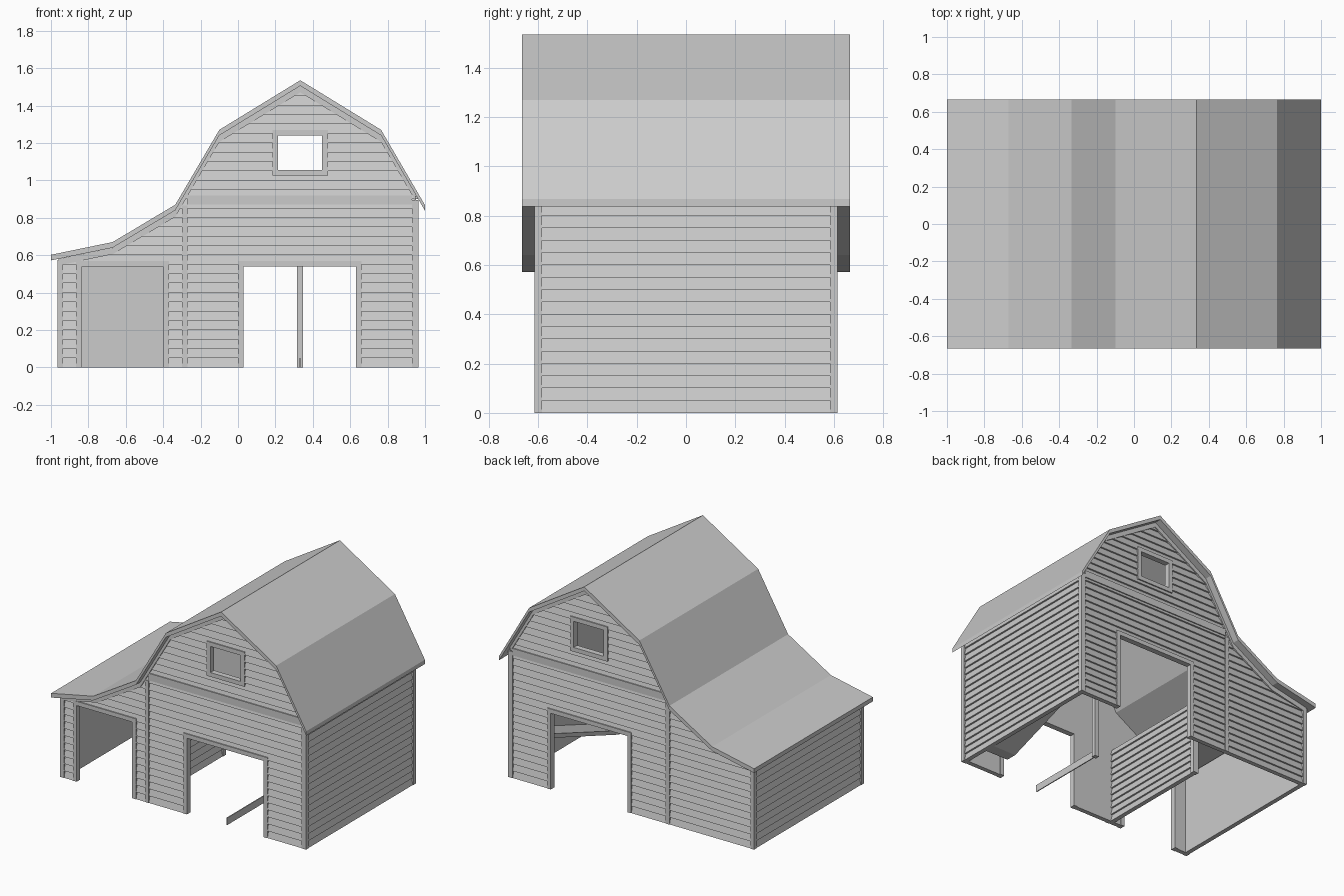
import bpy, bmesh
from mathutils import Vector

if "Cube" in bpy.data.objects:
    bpy.data.objects.remove(bpy.data.objects["Cube"])

LAP, THICK, PITCH = 0.012, 0.02, 0.05


def finish(name, bm):
    bmesh.ops.remove_doubles(bm, verts=bm.verts, dist=0.0002)
    bmesh.ops.recalc_face_normals(bm, faces=bm.faces)
    me = bpy.data.meshes.new(name)
    bm.to_mesh(me)
    bm.free()
    ob = bpy.data.objects.new(name, me)
    bpy.context.collection.objects.link(ob)
    return ob


def prism(name, pts, a, b, axis='y'):
    """Extrude a 2D outline from a to b along x or y."""
    bm = bmesh.new()
    put = (lambda u, z, t: (u, t, z)) if axis == 'y' else (lambda u, z, t: (t, u, z))
    lo = [bm.verts.new(put(u, z, a)) for u, z in pts]
    hi = [bm.verts.new(put(u, z, b)) for u, z in pts]
    bm.faces.new(lo)
    bm.faces.new(hi[::-1])
    n = len(pts)
    for i in range(n):
        j = (i + 1) % n
        bm.faces.new((lo[i], lo[j], hi[j], hi[i]))
    return finish(name, bm)


def box(name, x0, x1, y0, y1, z0, z1):
    return prism(name, [(x0, z0), (x1, z0), (x1, z1), (x0, z1)], y0, y1)


def siding_wall(name, outline, place, openings=()):
    """Lapped boards outside, flat inside; place(u, z, d) maps to the world."""
    flat = bmesh.new()
    flat.faces.new([flat.verts.new((u, 0, z)) for u, z in outline])
    cuts = [((0, 0, i * PITCH), (0, 0, 1)) for i in range(1, 31)]
    for x0, x1, z0, z1 in openings:
        cuts += [((x, 0, 0), (1, 0, 0)) for x in (x0, x1)]
        cuts += [((0, 0, z), (0, 0, 1)) for z in (z0, z1) if z > 0]
    for co, no in cuts:
        bmesh.ops.bisect_plane(flat, geom=flat.verts[:] + flat.edges[:] + flat.faces[:],
                               plane_co=co, plane_no=no, dist=1e-5)
    gone = []
    for f in flat.faces:
        c = f.calc_center_median()
        if any(x0 < c.x < x1 and z0 < c.z < z1 for x0, x1, z0, z1 in openings):
            gone.append(f)
    bmesh.ops.delete(flat, geom=gone, context='FACES')

    bm = bmesh.new()
    def face(*cos):
        bm.faces.new([bm.verts.new(place(*c)) for c in cos])
    for f in flat.faces:
        base = int(f.calc_center_median().z / PITCH) * PITCH
        def front(v):
            return (v.co.x, v.co.z, LAP * (1 - (v.co.z - base) / PITCH))
        def at(v, d):
            return (v.co.x, v.co.z, d)
        face(*[front(v) for v in f.verts])
        face(*[at(v, -THICK) for v in f.verts])
        for e in f.edges:
            p, q = e.verts
            if len(e.link_faces) == 1:
                face(front(p), front(q), at(q, -THICK), at(p, -THICK))
            elif max(abs(p.co.z - base), abs(q.co.z - base)) < 1e-4:
                face(front(p), front(q), at(q, 0), at(p, 0))
    flat.free()
    return finish(name, bm)


# Roof with gambrel top and flared lean-to side
ridge = [(-1, .602), (-.67, .67), (-.335, .87), (-.10, 1.27),
         (.333, 1.535), (.765, 1.27), (1, .867)]
prism("roof", ridge + [(x, z - .03) for x, z in reversed(ridge)], -.665, .665)

# Front and back walls
inner = [(x, z - .034) for x, z in ridge[1:-1]]
gable = [(-.95, 0), (.95, 0), (.95, .915)] + inner[::-1] + [(-.95, .578)]
main_door, window = (.03, .63, 0, .54), (.215, .45, 1.055, 1.24)
lean_door = (-.835, -.40, 0, .54)
for s, side, holes in ((-1, "front", (main_door, window, lean_door)),
                       (1, "back", (main_door, window))):
    siding_wall(side + "_wall", gable,
                lambda u, z, d, s=s: Vector((u, s * (.60 + d), z)), holes)

    # Frames round the openings
    y0, y1 = sorted((s * .575, s * .615))
    for i, (a, b, c, d) in enumerate(holes):
        n = f"{side}_frame_{i}"
        low = c - .03 if c else 0
        box(n + "_left", a - .03, a, y0, y1, low, d + .03)
        box(n + "_right", b, b + .03, y0, y1, low, d + .03)
        box(n + "_top", a, b, y0, y1, d, d + .03)
        if c:
            box(n + "_sill", a, b, y0, y1, low, c)

    # Corner posts, divider batten, belt board, rake boards
    y0, y1 = sorted((s * .585, s * .615))
    box(side + "_right_corner", .93, .965, y0, y1, 0, .895)
    box(side + "_left_corner", -.965, -.935, y0, y1, 0, .575)
    box(side + "_batten", -.30, -.27, y0, y1, 0, .865)
    box(side + "_belt_board", -.27, .93, y0, y1, .87, .92)
    rake = [(-.96, .61)] + ridge[1:-1] + [(.95, .953)]
    prism(side + "_rake_board", [(x, z - .03) for x, z in rake] +
          [(x, z - .065) for x, z in reversed(rake)], y0, y1)

# Side walls
for s, side, h in ((1, "right", .915), (-1, "left", .578)):
    siding_wall(side + "_wall", [(-.6, 0), (.6, 0), (.6, h), (-.6, h)],
                lambda u, z, d, s=s: Vector((s * (.95 + d), u, z)))

# Inside: partition to the lean-to, stall post and rail, ramp
siding_wall("partition", [(-.585, 0), (.24, 0), (.24, .54), (-.585, .54)],
            lambda u, z, d: Vector((-.30 + d, u, z)))
box("partition_post", -.325, -.285, .24, .27, 0, .56)
box("stall_post", .315, .348, -.016, .016, 0, .56)
box("stall_rail", .328, .335, -.6, 0, 0, .05)
prism("ramp", [(-.40, 0), (-.32, 0), (.45, .27), (.45, .30)], .75, .93, 'x')
